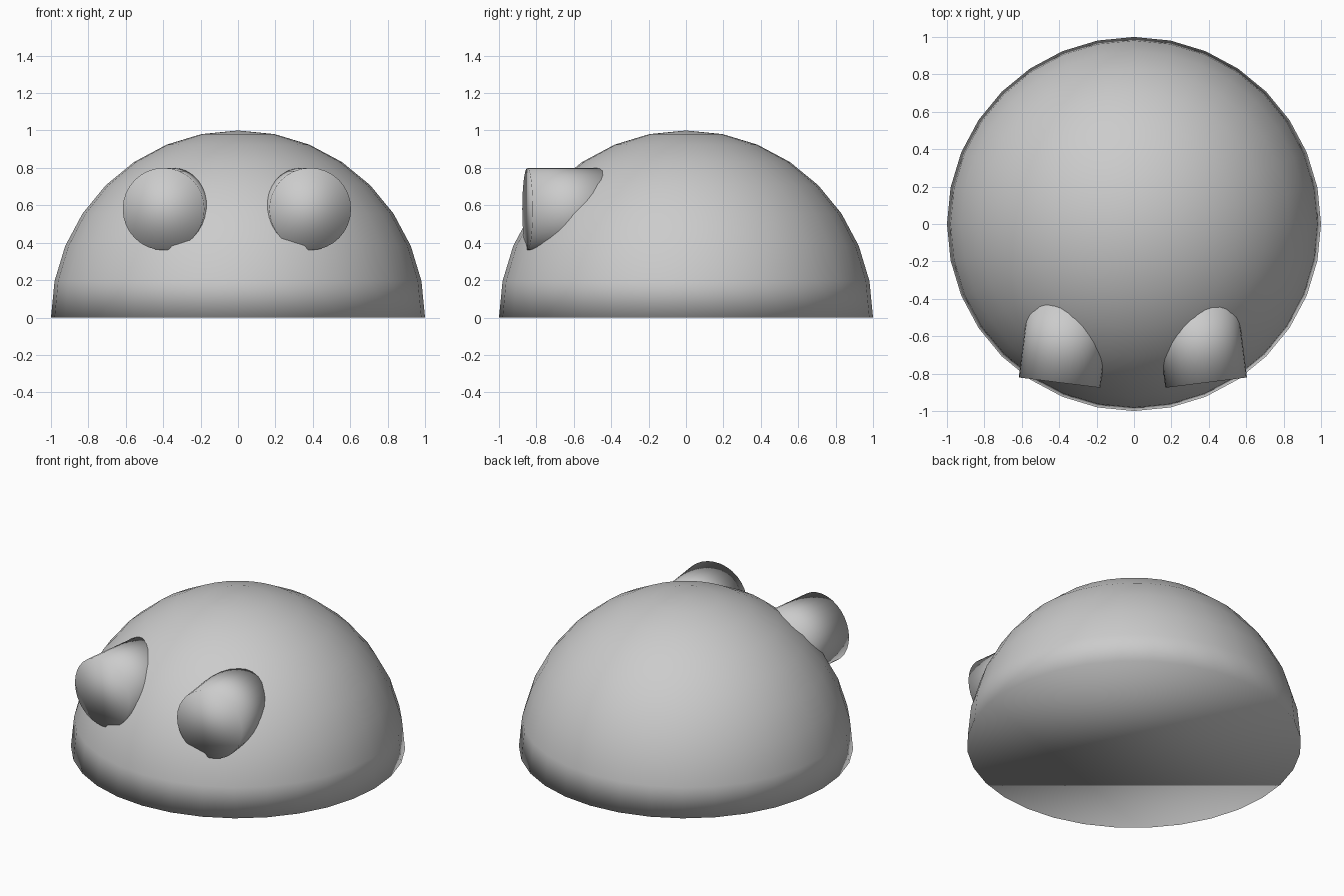
import bpy, bmesh
from math import radians
from mathutils import Matrix

if "Cube" in bpy.data.objects:
    bpy.data.objects.remove(bpy.data.objects["Cube"])


def finish(bm, name):
    for f in bm.faces:
        f.smooth = True
    bmesh.ops.recalc_face_normals(bm, faces=bm.faces)
    mesh = bpy.data.meshes.new(name)
    bm.to_mesh(mesh)
    bm.free()
    obj = bpy.data.objects.new(name, mesh)
    bpy.context.collection.objects.link(obj)
    return obj


# Dome body: upper half of a sphere, closed underneath by a single face
bm = bmesh.new()
bmesh.ops.create_uvsphere(bm, u_segments=32, v_segments=16, radius=1)
bmesh.ops.delete(bm, geom=[v for v in bm.verts if v.co.z < -0.01], context='VERTS')
bmesh.ops.holes_fill(bm, edges=[e for e in bm.edges if e.is_boundary], sides=0)
finish(bm, "dome_body")


# Eyes: short cylinders sunk into the dome, each turned slightly outward
R, DEPTH = 0.22, 0.44
for name, x, angle in (("left_eye", -0.398, -7.2), ("right_eye", 0.386, 7.2)):
    bm = bmesh.new()
    bmesh.ops.create_cone(bm, cap_ends=True, segments=32, radius1=R, radius2=R, depth=DEPTH)
    place = (Matrix.Translation((x, -0.848, 0.58))
             @ Matrix.Rotation(radians(angle), 4, 'Z')
             @ Matrix.Translation((0, DEPTH / 2, 0))
             @ Matrix.Rotation(radians(90), 4, 'X'))
    bm.transform(place)
    finish(bm, name)
